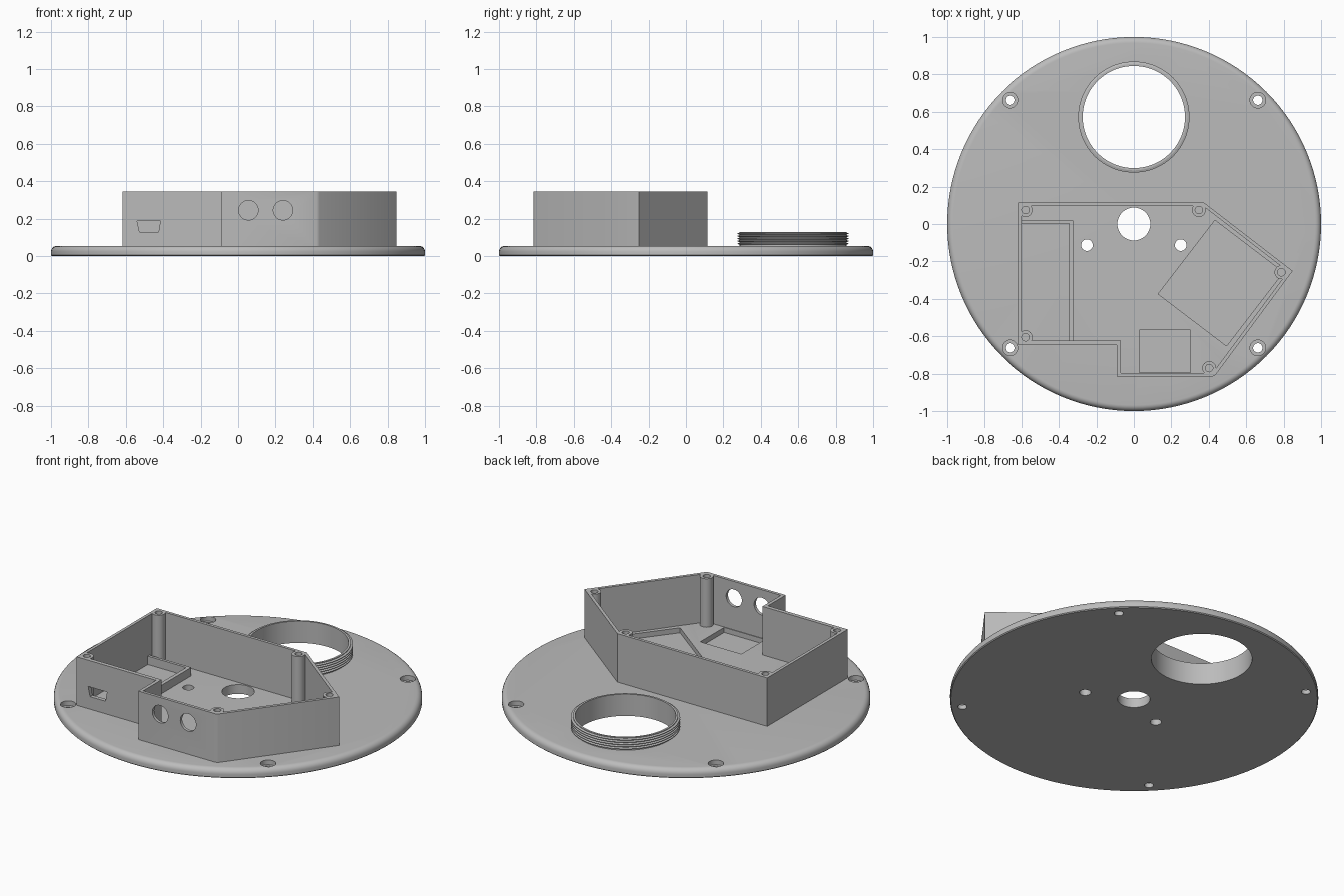
import bpy, bmesh, math

if "Cube" in bpy.data.objects:
    bpy.data.objects.remove(bpy.data.objects["Cube"])

mat = bpy.data.materials.new("light grey plastic")
mat.diffuse_color = (0.5, 0.5, 0.5, 1)
mat.use_nodes = True
mat.node_tree.nodes["Principled BSDF"].inputs["Base Color"].default_value = mat.diffuse_color


def make(name, bm):
    bmesh.ops.recalc_face_normals(bm, faces=bm.faces)
    me = bpy.data.meshes.new(name)
    bm.to_mesh(me)
    bm.free()
    me.materials.append(mat)
    ob = bpy.data.objects.new(name, me)
    bpy.context.collection.objects.link(ob)
    return ob


def prism(name, pts, depth):
    """Extrude a closed polygon of 3D points along a depth vector."""
    bm = bmesh.new()
    face = bm.faces.new([bm.verts.new(p) for p in pts])
    ext = bmesh.ops.extrude_face_region(bm, geom=[face])["geom"]
    bmesh.ops.translate(bm, vec=depth, verts=[v for v in ext if isinstance(v, bmesh.types.BMVert)])
    return make(name, bm)


def upright(name, pts, z0, z1):
    return prism(name, [(x, y, z0) for x, y in pts], (0, 0, z1 - z0))


def circle(x, y, r, n):
    return [(x + r * math.cos(i * math.tau / n), y + r * math.sin(i * math.tau / n)) for i in range(n)]


def cylinder(name, x, y, r, z0, z1, n=32):
    return upright(name, circle(x, y, r, n), z0, z1)


def rect(x0, x1, y0, y1):
    return [(x0, y0), (x1, y0), (x1, y1), (x0, y1)]


def lathe(name, profile, cx, cy, n, closed):
    """Spin an (r, z) profile; open profiles get flat end caps."""
    bm = bmesh.new()
    rings = [[bm.verts.new((x, y, z)) for x, y in circle(cx, cy, r, n)] for r, z in profile]
    for k in range(len(rings) if closed else len(rings) - 1):
        a, b = rings[k], rings[(k + 1) % len(rings)]
        for i in range(n):
            j = (i + 1) % n
            bm.faces.new((a[i], a[j], b[j], b[i]))
    if not closed:
        bm.faces.new(rings[0])
        bm.faces.new(rings[-1])
    return make(name, bm)


def combine(ob, operation, tools):
    """Apply boolean tools to an object and remove them."""
    for t in tools:
        m = ob.modifiers.new("cut", 'BOOLEAN')
        m.operation, m.solver, m.object = operation, 'EXACT', t
    dg = bpy.context.evaluated_depsgraph_get()
    me = bpy.data.meshes.new_from_object(ob.evaluated_get(dg))
    ob.modifiers.clear()
    ob.data = me
    for t in tools:
        bpy.data.objects.remove(t)


TOP, RIM = 0.055, 0.345

# Round base plate with a softened upper edge
profile = [(0.995, 0), (1.0, 0.005)]
for i in range(7):
    a = i * math.pi / 12
    profile.append((0.968 + 0.032 * math.cos(a), TOP - 0.032 + 0.032 * math.sin(a)))
plate = lathe("base_plate", profile, 0, 0, 128, False)

# Plate openings: neck, centre, small pair, counterbored screw holes, floor pockets
cuts = [cylinder("cut", 0, 0.572, 0.273, -0.1, 0.2, 96),
        cylinder("cut", 0, 0, 0.088, -0.1, 0.2, 48)]
for s in (-1, 1):
    cuts.append(cylinder("cut", s * 0.25, -0.113, 0.031, -0.1, 0.2))
    for t in (-1, 1):
        cuts.append(cylinder("cut", s * 0.662, t * 0.662, 0.025, -0.1, 0.2))
        cuts.append(cylinder("cut", s * 0.662, t * 0.662, 0.042, 0.027, 0.2))
cuts.append(upright("cut", rect(0.03, 0.302, -0.793, -0.567), 0.025, 0.2))
cuts.append(upright("cut", [(0.433, 0.02), (0.13, -0.374), (0.495, -0.652), (0.798, -0.258)], 0.025, 0.2))
combine(plate, 'DIFFERENCE', cuts)

# Threaded neck
neck_profile = [(0.273, 0.04), (0.285, 0.04), (0.285, TOP + 0.004)]
for i in range(5):
    z = 0.061 + i * 0.0135
    neck_profile += [(0.285, z), (0.297, z + 0.004), (0.297, z + 0.007), (0.285, z + 0.011)]
neck_profile += [(0.285, 0.13), (0.273, 0.13)]
neck = lathe("threaded_neck", neck_profile, 0, 0.572, 96, True)

# Open housing walls
outer = [(-0.618, 0.114), (0.375, 0.114), (0.848, -0.251), (0.436, -0.807), (0.42, -0.815),
         (-0.09, -0.815), (-0.09, -0.647), (-0.618, -0.647)]
inner = [(-0.6, 0.096), (0.37, 0.096), (0.823, -0.254), (0.42, -0.797),
         (-0.07, -0.797), (-0.07, -0.623), (-0.6, -0.623)]
walls = upright("housing_walls", outer, 0.04, RIM)
combine(walls, 'DIFFERENCE', [upright("cut", inner, 0, 0.5)])

# Screw posts in the housing corners
posts = [(-0.578, 0.075), (0.347, 0.075), (0.788, -0.258), (0.402, -0.77), (-0.578, -0.605)]
combine(walls, 'UNION', [cylinder("post", x, y, 0.037, 0.04, RIM) for x, y in posts])

# Post bores, round ports and the connector slot
cuts = [cylinder("cut", x, y, 0.02, 0.2, 0.5, 24) for x, y in posts]
for cx in (0.055, 0.24):
    cuts.append(prism("cut", [(x, -0.9, z) for x, z in circle(cx, 0.245, 0.052, 40)], (0, 0.2, 0)))
slot = [(-0.54, 0.188), (-0.415, 0.188), (-0.425, 0.13), (-0.527, 0.13)]
cuts.append(prism("cut", [(x, -0.7, z) for x, z in slot], (0, 0.15, 0)))
combine(walls, 'DIFFERENCE', cuts)

# Low L-shaped rail around the circuit board bay
rail = [(-0.61, 0.02), (-0.61, 0.003), (-0.346, 0.003), (-0.346, -0.63), (-0.324, -0.63), (-0.324, 0.02)]
upright("board_rail", rail, 0.04, 0.105)

# Smooth round surfaces, keep crisp edges
for ob in bpy.context.collection.objects:
    ob.select_set(True)
    bpy.context.view_layer.objects.active = ob
bpy.ops.object.shade_smooth_by_angle(angle=math.radians(28))
